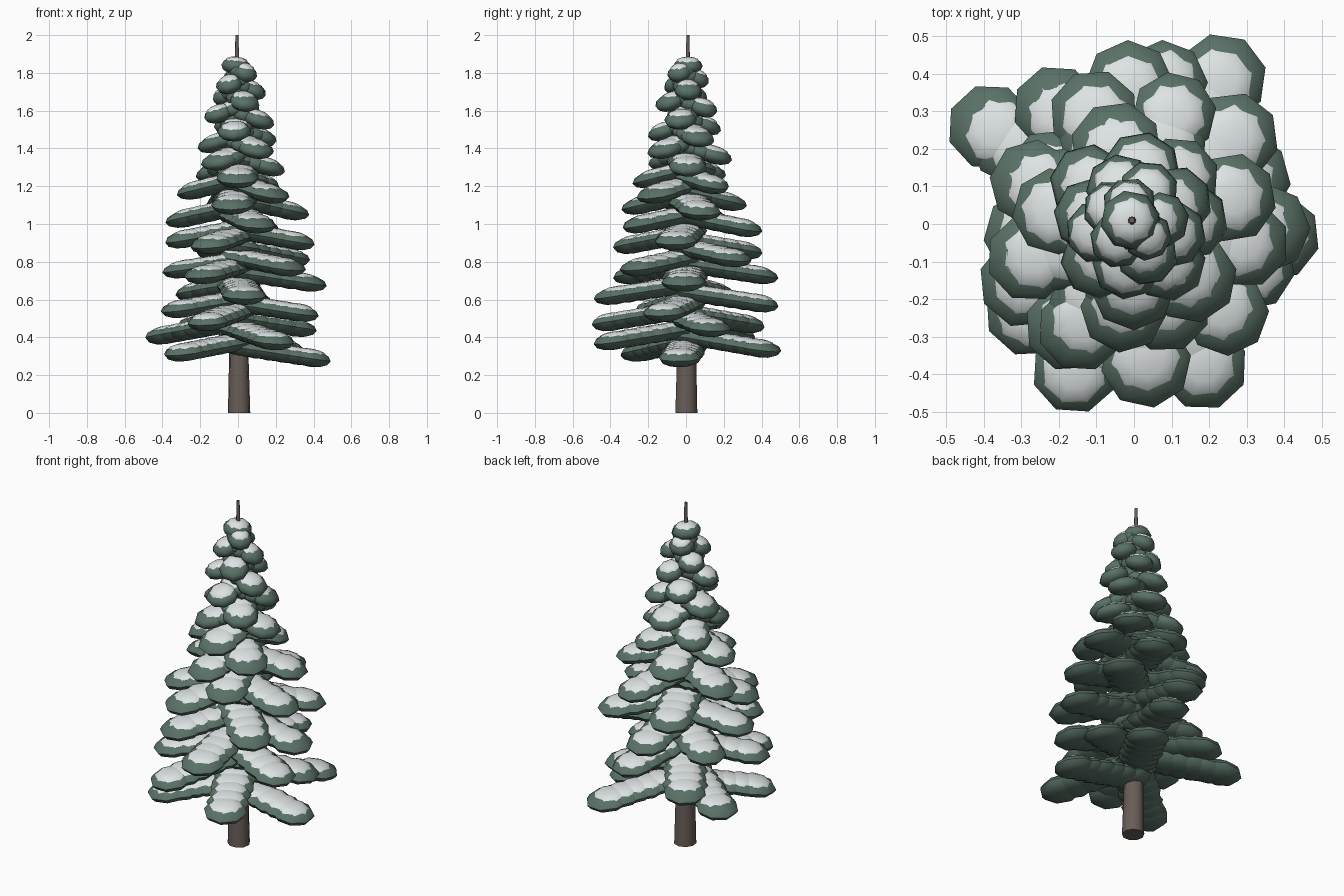
import bpy
import bmesh
import math
import random
from mathutils import Matrix, Vector

random.seed(4)
cube = bpy.data.objects.get("Cube")
if cube:
    bpy.data.objects.remove(cube, do_unlink=True)


def make_material(name, color):
    material = bpy.data.materials.new(name)
    material.use_nodes = True
    material.diffuse_color = (*color, 1)
    shader = next(n for n in material.node_tree.nodes if n.type == "BSDF_PRINCIPLED")
    shader.inputs["Base Color"].default_value = (*color, 1)
    shader.inputs["Roughness"].default_value = 0.9
    return material


green = make_material("needle green", (0.1, 0.165, 0.132))
white = make_material("snow white", (0.73, 0.77, 0.77))
brown = make_material("bark brown", (0.14, 0.11, 0.095))


def make_object(name, bm, material, smooth_angle):
    mesh = bpy.data.meshes.new(name)
    bm.to_mesh(mesh)
    bm.free()
    mesh.materials.append(material)
    obj = bpy.data.objects.new(name, mesh)
    bpy.context.collection.objects.link(obj)
    bpy.ops.object.select_all(action="DESELECT")
    obj.select_set(True)
    bpy.context.view_layer.objects.active = obj
    bpy.ops.object.shade_smooth_by_angle(angle=math.radians(smooth_angle))
    return obj


# Tapered, slightly leaning trunk whose thin tip rises above the foliage
bm = bmesh.new()
bmesh.ops.create_cone(bm, cap_ends=True, segments=9, radius1=0.06, radius2=0.008,
                      depth=2, matrix=Matrix.Translation((0, 0, 1)))
for vert in bm.verts:
    vert.co.x += 0.006 - 0.006 * vert.co.z
    vert.co.y += 0.005 * vert.co.z
make_object("trunk", bm, brown, 50)

needles = bmesh.new()
snow = bmesh.new()


def add_blob(bm, frame, radius, height, offset):
    size = Matrix.Diagonal((radius, radius, height, 1))
    bmesh.ops.create_uvsphere(bm, u_segments=8, v_segments=6, radius=1,
                              matrix=frame @ Matrix.Translation(offset) @ size)


def add_pad(center, angle, tilt, radius, inset):
    """One flat needle cluster with a snow cap set back towards the trunk."""
    frame = (Matrix.Translation(center) @ Matrix.Rotation(angle, 4, "Z")
             @ Matrix.Rotation(tilt, 4, "Y"))
    turn = Matrix.Rotation(random.uniform(-0.3, 0.3), 4, "Z")
    add_blob(needles, frame @ turn, radius, 0.046, (0, 0, 0))
    add_blob(snow, frame, radius * 0.76, 0.024, (-inset, 0, 0.027))


def add_branch(degrees, reach, z):
    """A drooping row of overlapping pads from trunk to tip."""
    angle = math.radians(degrees)
    radius = min(0.118, 0.205 - 0.076 * z)
    slope = 0.15 + 0.24 * max(0, z - 0.8)
    end = max(reach - radius, 0.03)
    count = max(2, round(end / 0.08) + 1)
    inset = random.uniform(0, 0.02)
    for i in range(count):
        r = end * (i + 0.3) / (count - 0.7)
        pos = Vector((math.cos(angle) * r, math.sin(angle) * r, z + slope * (end - r)))
        add_pad(pos, angle, math.atan(slope), radius * random.uniform(0.96, 1.04), inset)


# Large lower branches: direction, reach, tip height
lower_branches = (
    (-5, .50, .29), (220, .48, .32), (59, .57, .34), (296, .54, .38),
    (146, .58, .41), (22, .44, .45), (248, .54, .48), (124, .49, .47),
    (340, .45, .53), (208, .45, .55), (78, .50, .58), (275, .49, .62),
    (148, .38, .64), (-2, .47, .69), (238, .44, .73), (92, .49, .73),
    (316, .46, .77), (186, .40, .76), (41, .47, .82), (243, .43, .89),
    (110, .43, .86), (350, .42, .91), (198, .41, .92), (70, .43, .98),
    (291, .36, 1.0), (158, .41, 1.03), (15, .39, 1.07), (263, .35, 1.1),
    (103, .33, 1.12), (317, .33, 1.16), (171, .33, 1.18),
)
for branch in lower_branches:
    add_branch(*branch)

# Short upper branches continue the same spiral up to the crown
for i in range(20):
    height = 1.21 + 0.031 * i
    add_branch(50 - 137.5 * i + random.uniform(-8, 8),
               0.285 - 0.27 * (height - 1.21) + random.uniform(-0.01, 0.01), height)

# Crown pad around the trunk tip
add_pad(Vector((-0.01, 0.01, 1.835)), 0, 0.1, 0.08, 0)

make_object("needle_pads", needles, green, 60)
make_object("snow_caps", snow, white, 60)
